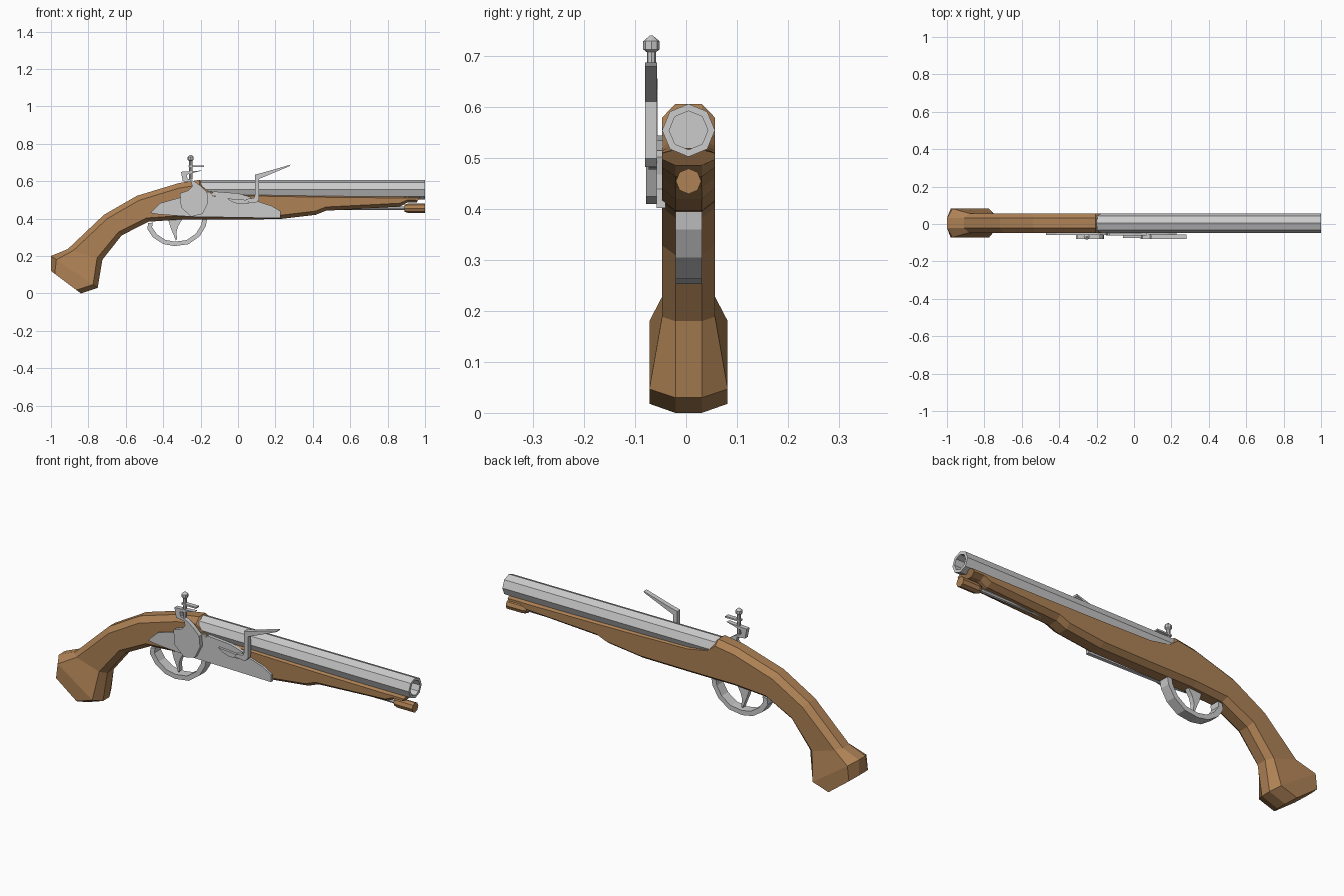
import bpy, bmesh, math
from mathutils import Vector

YC = 0.005  # centre plane of the stock and barrel

wood = bpy.data.materials.new("wood")
wood.diffuse_color = (0.42, 0.22, 0.09, 1)


def finish(bm, name, mat=None):
    bmesh.ops.recalc_face_normals(bm, faces=bm.faces)
    me = bpy.data.meshes.new(name)
    bm.to_mesh(me)
    bm.free()
    ob = bpy.data.objects.new(name, me)
    bpy.context.collection.objects.link(ob)
    if mat:
        me.materials.append(mat)
    return ob


def loft(name, rings, mat=None):
    """Skin a list of equal-length rings and cap both ends."""
    bm = bmesh.new()
    rs = [[bm.verts.new(p) for p in r] for r in rings]
    n = len(rs[0])
    for a, b in zip(rs, rs[1:]):
        for i in range(n):
            bm.faces.new((a[i], a[(i + 1) % n], b[(i + 1) % n], b[i]))
    bm.faces.new(rs[0])
    bm.faces.new(rs[-1])
    return finish(bm, name, mat)


def plate(name, pts, y0, y1):
    """Flat xz outline given thickness from y0 to y1."""
    return loft(name, [[(x, y, z) for x, z in pts] for y in (y0, y1)])


def rod(name, stations, y, z, n=8, mat=None):
    """Lathe along x from (x, radius) stations."""
    def ring(x, r):
        return [(x, y + r * math.sin(i * math.tau / n),
                 z + r * math.cos(i * math.tau / n)) for i in range(n)]
    return loft(name, [ring(x, r) for x, r in stations], mat)


# Stock: stations of top x,z, bottom x,z, half width, top and bottom chamfer
stations = [
    (-1.0, 0.12, -0.84, 0.0, 0.077, 0.025, 0.03),
    (-1.0, 0.20, -0.75, 0.03, 0.077, 0.035, 0.03),
    (-0.91, 0.237, -0.725, 0.18, 0.052, 0.03, 0.03),
    (-0.717, 0.42, -0.622, 0.31, 0.052, 0.027, 0.025),
    (-0.54, 0.522, -0.48, 0.383, 0.052, 0.027, 0.022),
    (-0.315, 0.59, -0.31, 0.395, 0.052, 0.027, 0.02),
    (-0.205, 0.607, -0.205, 0.395, 0.052, 0.027, 0.02),
    (-0.16, 0.557, -0.16, 0.395, 0.052, 0.012, 0.02),
    (-0.05, 0.536, -0.05, 0.395, 0.052, 0.012, 0.02),
    (0.22, 0.53, 0.22, 0.397, 0.052, 0.012, 0.02),
    (0.415, 0.527, 0.415, 0.42, 0.052, 0.012, 0.02),
    (0.47, 0.526, 0.47, 0.442, 0.052, 0.012, 0.02),
    (0.865, 0.52, 0.865, 0.464, 0.052, 0.01, 0.018),
    (0.905, 0.519, 0.905, 0.485, 0.052, 0.008, 0.014),
    (0.975, 0.517, 0.955, 0.486, 0.052, 0.008, 0.014),
]
rings = []
for tx, tz, bx, bz, w, ct, cb in stations:
    t, b = Vector((tx, YC, tz)), Vector((bx, YC, bz))
    d = (b - t).normalized()
    f = Vector((0, 0.026, 0))
    s = Vector((0, w, 0))
    rings.append([t - f, t + f, t + d * ct + s, b - d * cb + s,
                  b + f, b - f, b - d * cb - s, t + d * ct - s])
loft("stock", rings, wood)

# Octagonal barrel with a bored muzzle, and the ramrod
rod("barrel", [(-0.2, 0.052), (1.0, 0.052), (1.0, 0.038), (0.85, 0.038)], YC, 0.555)
rod("ramrod", [(0.42, 0.01), (0.92, 0.01)], YC, 0.455)
rod("ramrod_tip", [(0.89, 0.019), (0.91, 0.025), (1.0, 0.025)], YC, 0.455, mat=wood)

# Lock plate and priming pan
plate("lock_plate", [(-0.47, 0.43), (-0.415, 0.483), (-0.3, 0.515), (-0.2, 0.54),
                     (-0.15, 0.543), (-0.135, 0.52), (0.07, 0.503), (0.18, 0.468),
                     (0.227, 0.44), (0.227, 0.402), (-0.25, 0.41), (-0.42, 0.422)],
      -0.058, -0.04)
plate("priming_pan", [(-0.15, 0.525), (-0.13, 0.545), (0.0, 0.535), (0.07, 0.515),
                      (0.07, 0.485), (-0.04, 0.505)], -0.062, -0.045)
plate("pan_bowl", [(-0.06, 0.508), (0.04, 0.5), (0.06, 0.482), (0.0, 0.478),
                   (-0.035, 0.49)], -0.074, -0.05)

# Cock with its neck and lower jaw
plate("cock", [(-0.305, 0.46), (-0.31, 0.535), (-0.265, 0.55), (-0.245, 0.572),
               (-0.25, 0.595), (-0.295, 0.6), (-0.305, 0.65), (-0.19, 0.657),
               (-0.275, 0.635), (-0.27, 0.613), (-0.235, 0.6), (-0.2, 0.575),
               (-0.165, 0.54), (-0.16, 0.485), (-0.19, 0.425), (-0.25, 0.41)],
      -0.079, -0.056)
plate("upper_jaw", [(-0.265, 0.676), (-0.265, 0.684), (-0.182, 0.684), (-0.182, 0.676)],
      -0.08, -0.057)


def vertical_rod(name, stations, x, y, n=8):
    loft(name, [[(x + r * math.cos(i * math.tau / n), y + r * math.sin(i * math.tau / n), z)
                 for i in range(n)] for z, r in stations])


vertical_rod("jaw_screw", [(0.61, 0.009), (0.715, 0.009)], -0.253, -0.068)
vertical_rod("screw_knob", [(0.706, 0.006), (0.714, 0.016), (0.73, 0.016), (0.741, 0.003)],
             -0.253, -0.068)

# Frizzen: foot, upright and slanted striking arm
plate("frizzen", [(0.035, 0.49), (0.045, 0.505), (0.085, 0.51), (0.092, 0.53),
                  (0.09, 0.635), (0.13, 0.645), (0.28, 0.688), (0.275, 0.68),
                  (0.113, 0.612), (0.112, 0.5), (0.095, 0.483)], -0.081, -0.057)

# Trigger guard: a bowed strip swept from an outer path and its inner offset
outer = [(-0.48, 0.375), (-0.485, 0.345), (-0.455, 0.30), (-0.40, 0.264), (-0.34, 0.253),
         (-0.265, 0.263), (-0.205, 0.305), (-0.172, 0.36), (-0.165, 0.4)]
centre = Vector((-0.325, 0.40))
inner = [tuple(centre + (Vector(p) - centre) * 0.84) for p in outer]
loft("trigger_guard", [[(o[0], YC - 0.026, o[1]), (o[0], YC + 0.026, o[1]),
                        (i[0], YC + 0.026, i[1]), (i[0], YC - 0.026, i[1])]
                       for o, i in zip(outer, inner)])

# Curved trigger
plate("trigger", [(-0.375, 0.4), (-0.36, 0.35), (-0.345, 0.315), (-0.333, 0.283),
                  (-0.325, 0.29), (-0.33, 0.325), (-0.32, 0.36), (-0.295, 0.4)],
      YC - 0.012, YC + 0.012)
